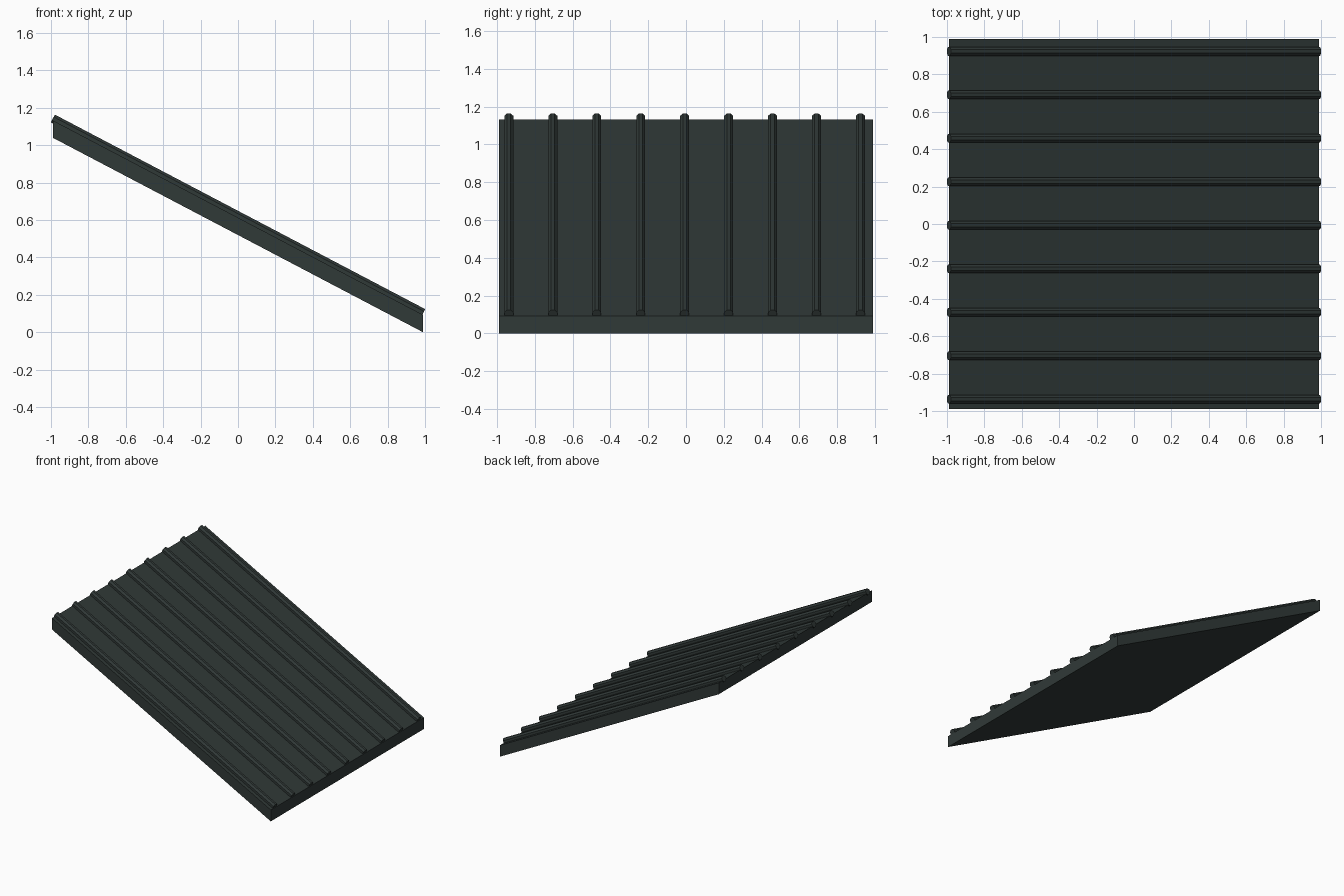
import bpy, bmesh, math
from mathutils import Vector

if "Cube" in bpy.data.objects:
    bpy.data.objects.remove(bpy.data.objects["Cube"])

mat = bpy.data.materials.new("dark slate green")
mat.diffuse_color = (0.030, 0.041, 0.039, 1)
mat.use_nodes = True
mat.node_tree.nodes["Principled BSDF"].inputs["Base Color"].default_value = mat.diffuse_color


def prism(name, ring, offset):
    """Extrude a closed ring of points along an offset vector."""
    bm = bmesh.new()
    face = bm.faces.new([bm.verts.new(p) for p in ring])
    ext = bmesh.ops.extrude_face_region(bm, geom=[face], use_keep_orig=True)
    verts = [g for g in ext["geom"] if isinstance(g, bmesh.types.BMVert)]
    bmesh.ops.translate(bm, verts=verts, vec=offset)
    bmesh.ops.recalc_face_normals(bm, faces=bm.faces)
    mesh = bpy.data.meshes.new(name)
    bm.to_mesh(mesh)
    bm.free()
    mesh.materials.append(mat)
    obj = bpy.data.objects.new(name, mesh)
    bpy.context.collection.objects.link(obj)
    return obj


# Sloped roof slab with vertical ends
H, RISE, THICK = 0.99, 1.04, 0.093
prism("roof_slab",
      [(-H, -H, RISE), (H, -H, 0), (H, -H, THICK), (-H, -H, RISE + THICK)],
      Vector((0, 2 * H, 0)))

# Standing seams: octagonal bars half sunk into the slope, ends square to it
axis = Vector((2 * H, 0, -RISE))
normal = Vector((RISE, 0, 2 * H)).normalized()
R = 0.0235 / math.cos(math.pi / 8)
for i in range(9):
    y = -0.007 + (i - 4) * 0.2325
    start = Vector((-H, y, RISE + THICK + 0.010))
    ring = []
    for k in range(8):
        a = math.pi / 8 + k * math.pi / 4
        ring.append(start + Vector((0, R * math.cos(a), 0)) + normal * R * math.sin(a))
    prism(f"seam_{i + 1}", ring, axis)
